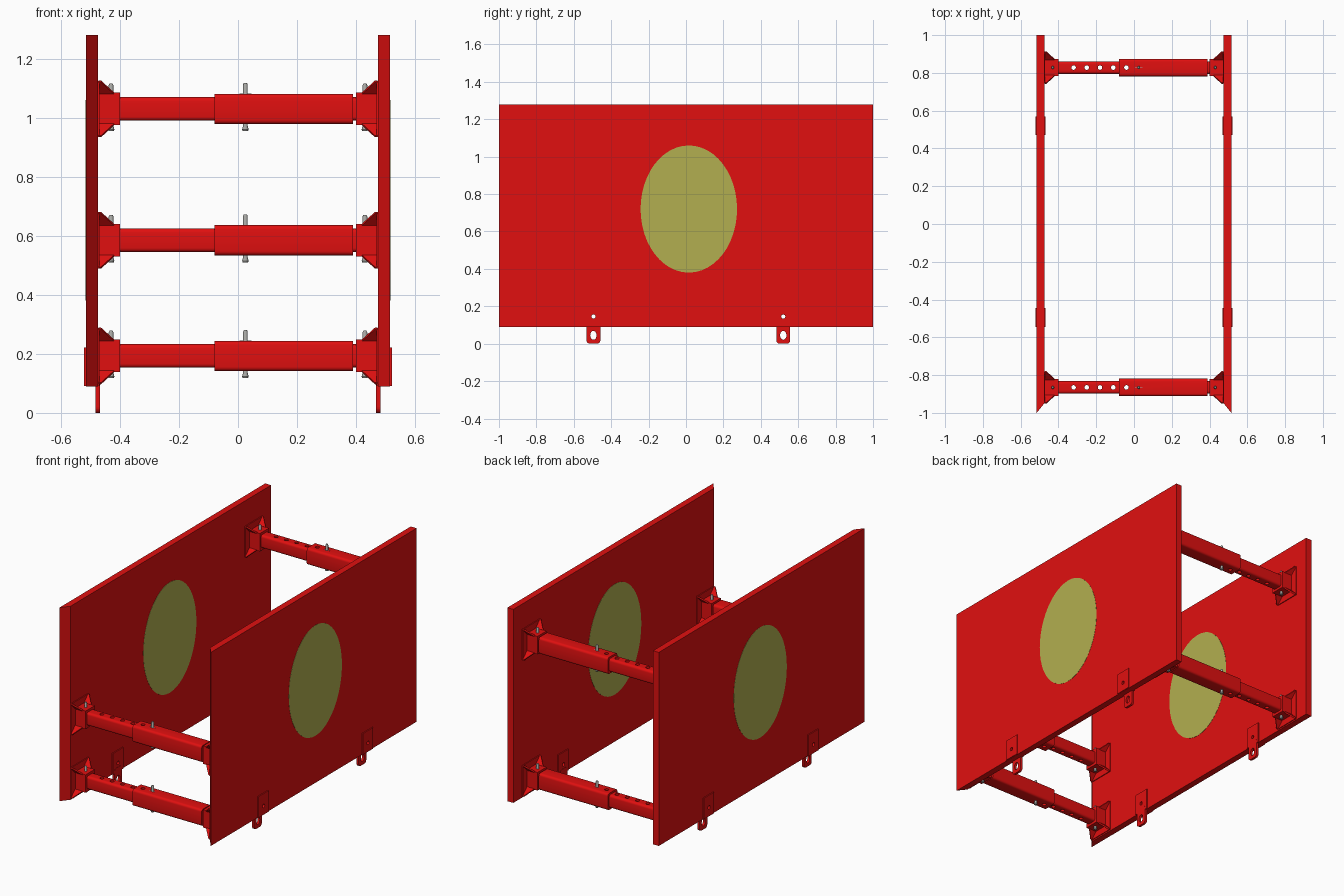
import bpy, bmesh
from math import pi, cos, sin, radians
from mathutils import Vector

if "Cube" in bpy.data.objects:
    bpy.data.objects.remove(bpy.data.objects["Cube"])


def material(name, rgb):
    m = bpy.data.materials.new(name)
    m.diffuse_color = (*rgb, 1)
    m.use_nodes = True
    m.node_tree.nodes["Principled BSDF"].inputs["Base Color"].default_value = m.diffuse_color
    return m


RED = material("red_paint", (0.75, 0.005, 0.005))
OLIVE = material("olive_paint", (0.45, 0.43, 0.08))
STEEL = material("steel", (0.4, 0.4, 0.38))


def finish(bm, name, mat, smooth=False):
    bmesh.ops.recalc_face_normals(bm, faces=bm.faces)
    me = bpy.data.meshes.new(name)
    bm.to_mesh(me)
    bm.free()
    ob = bpy.data.objects.new(name, me)
    bpy.context.collection.objects.link(ob)
    if mat:
        me.materials.append(mat)
    if smooth:
        bpy.ops.object.select_all(action='DESELECT')
        ob.select_set(True)
        bpy.context.view_layer.objects.active = ob
        bpy.ops.object.shade_smooth_by_angle(angle=radians(30))
    return ob


def add_prism(bm, start, end):
    """Closed solid between two matching rings of points."""
    a = [bm.verts.new(p) for p in start]
    b = [bm.verts.new(p) for p in end]
    n = len(a)
    bm.faces.new(a)
    bm.faces.new(b[::-1])
    for i in range(n):
        bm.faces.new((a[i], b[i], b[(i + 1) % n], a[(i + 1) % n]))


def prism_x(bm, yz, x0, x1):
    add_prism(bm, [(x0, y, z) for y, z in yz], [(x1, y, z) for y, z in yz])


def prism_z(bm, xy, z0, z1):
    add_prism(bm, [(x, y, z0) for x, y in xy], [(x, y, z1) for x, y in xy])


def ellipse(cy, cz, ry, rz, n):
    return [(cy + ry * cos(2 * pi * i / n), cz + rz * sin(2 * pi * i / n)) for i in range(n)]


def rounded_rect(cy, cz, hy, hz, r, seg=4):
    pts = []
    for k, (sy, sz) in enumerate(((1, 1), (-1, 1), (-1, -1), (1, -1))):
        for i in range(seg + 1):
            t = pi / 2 * (k + i / seg)
            pts.append((cy + sy * (hy - r) + r * cos(t), cz + sz * (hz - r) + r * sin(t)))
    return pts


def rect(cy, cz, hy, hz):
    return [(cy - hy, cz - hz), (cy + hy, cz - hz), (cy + hy, cz + hz), (cy - hy, cz + hz)]


def cut(ob, bm):
    """Drill the solids in bm out of ob."""
    tool = finish(bm, "hole_cutter", None)
    tool.hide_render = True
    mod = ob.modifiers.new("holes", 'BOOLEAN')
    mod.operation, mod.solver, mod.object = 'DIFFERENCE', 'EXACT', tool
    bpy.ops.object.select_all(action='DESELECT')
    bpy.context.view_layer.objects.active = ob
    ob.select_set(True)
    bpy.ops.object.modifier_apply(modifier=mod.name)
    bpy.data.objects.remove(tool, do_unlink=True)


def pin(name, x, y, z, top):
    # turned pin with domed head and flared foot
    prof = [(0.009, -0.075), (0.011, -0.07), (0.008, -0.058), (0.008, top - 0.008), (0.005, top - 0.002)]
    bm = bmesh.new()
    n = 12
    rings = [[bm.verts.new((x + r * cos(2 * pi * i / n), y + r * sin(2 * pi * i / n), z + h))
              for i in range(n)] for r, h in prof]
    bm.faces.new(rings[0])
    bm.faces.new(rings[-1])
    for a, b in zip(rings, rings[1:]):
        for i in range(n):
            bm.faces.new((a[i], a[(i + 1) % n], b[(i + 1) % n], b[i]))
    # thin retaining clip
    prism_x(bm, ellipse(y, z + top - 0.04, 0.002, 0.002, 6), x - 0.02, x + 0.02)
    finish(bm, name, STEEL, True)


# side panels, discs and lifting lugs
LUG_Y = (-0.495, 0.52)
for side, s in (("left", -1), ("right", 1)):
    bm = bmesh.new()
    prism_z(bm, [(s * 0.515, -1), (s * 0.515, 1), (s * 0.475, 1), (s * 0.475, -0.95)], 0.09, 1.28)
    panel = finish(bm, side + "_panel", RED)
    bm = bmesh.new()
    for y in LUG_Y:
        prism_x(bm, ellipse(y, 0.145, 0.011, 0.011, 16), s * 0.44, s * 0.55)
    cut(panel, bm)

    bm = bmesh.new()
    prism_x(bm, ellipse(0.015, 0.72, 0.258, 0.34, 48), s * 0.474, s * 0.516)
    finish(bm, side + "_disc", OLIVE)

    for end, y in zip(("front", "back"), LUG_Y):
        for face, x0, x1 in (("outer", 0.515, 0.521), ("inner", 0.469, 0.475)):
            bm = bmesh.new()
            prism_x(bm, rect(y, 0.156, 0.05, 0.065), s * x0, s * x1)
            pad = finish(bm, f"{side}_{end}_{face}_lug_pad", RED)
            bm = bmesh.new()
            prism_x(bm, ellipse(y, 0.145, 0.011, 0.011, 16), s * 0.44, s * 0.55)
            cut(pad, bm)
        bm = bmesh.new()
        prism_x(bm, rounded_rect(y, 0.06, 0.037, 0.06, 0.018), s * 0.468, s * 0.483)
        lug = finish(bm, f"{side}_{end}_lug", RED)
        bm = bmesh.new()
        prism_x(bm, ellipse(y, 0.045, 0.017, 0.024, 20), s * 0.44, s * 0.51)
        cut(lug, bm)


def strut(name, y, z):
    # inner and outer telescoping tubes with adjustment holes
    tubes = (("inner_tube", -0.465, 0.465, 0.033, 0.04), ("outer_tube", -0.08, 0.39, 0.046, 0.051))
    for part, x0, x1, hy, hz in tubes:
        bm = bmesh.new()
        prism_x(bm, rounded_rect(y, z, hy, hz, 0.014), x0, x1)
        tube = finish(bm, f"{name}_{part}", RED)
        bm = bmesh.new()
        for i in range(5):
            x = -0.32 + 0.07 * i
            if x > x0:
                prism_z(bm, ellipse(x, y, 0.012, 0.012, 16), z - 0.1, z + 0.1)
        cut(tube, bm)
        bpy.ops.object.shade_smooth_by_angle(angle=radians(30))
    pin(name + "_centre_pin", 0.025, y, z, 0.09)

    for side, s in (("left", -1), ("right", 1)):
        # end socket with base plate and diagonal corner gussets
        bm = bmesh.new()
        prism_x(bm, rect(y, z, 0.045, 0.055), s * 0.40, s * 0.472)
        prism_x(bm, rect(y, z, 0.085, 0.095), s * 0.470, s * 0.476)
        for sy in (-1, 1):
            for sz in (-1, 1):
                tri = [Vector((s * 0.42, y + sy * 0.043, z + sz * 0.053)),
                       Vector((s * 0.472, y + sy * 0.043, z + sz * 0.053)),
                       Vector((s * 0.472, y + sy * 0.083, z + sz * 0.093)),
                       Vector((s * 0.464, y + sy * 0.083, z + sz * 0.093))]
                off = Vector((0, sy, -sz)) * 0.003
                add_prism(bm, [p - off for p in tri], [p + off for p in tri])
        finish(bm, f"{name}_{side}_socket", RED)
        pin(f"{name}_{side}_pin", s * 0.43, y, z, 0.088)


# two struts at each end
for name, y, z in (("front_lower_strut", -0.865, 0.193), ("front_middle_strut", -0.865, 0.585),
                   ("back_lower_strut", 0.828, 0.193), ("back_upper_strut", 0.828, 1.03)):
    strut(name, y, z)
